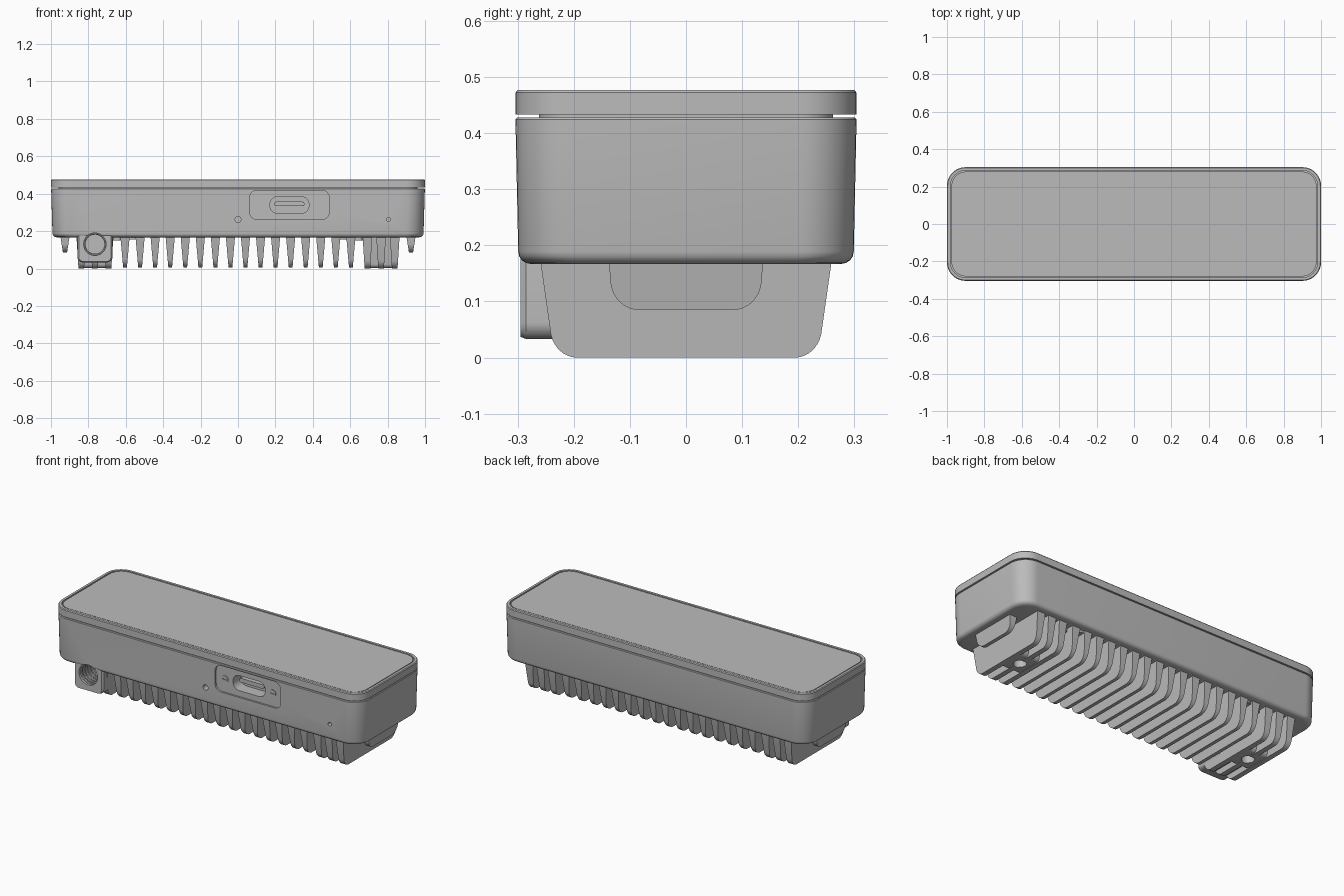
import bpy, bmesh, math

if "Cube" in bpy.data.objects:
    bpy.data.objects.remove(bpy.data.objects["Cube"])

GREY = (0.5, 0.5, 0.5, 1)
metal = bpy.data.materials.new("grey metal")
metal.use_nodes = True
metal.diffuse_color = GREY
metal.node_tree.nodes["Principled BSDF"].inputs["Base Color"].default_value = GREY


def smooth(ob):
    bpy.ops.object.select_all(action='DESELECT')
    ob.select_set(True)
    bpy.context.view_layer.objects.active = ob
    bpy.ops.object.shade_smooth_by_angle(angle=math.radians(32))


def loft(name, rings):
    """Skin matching rings of 3D points and cap both ends."""
    bm = bmesh.new()
    loops = [[bm.verts.new(p) for p in ring] for ring in rings]
    n = len(loops[0])
    for a, b in zip(loops, loops[1:]):
        for i in range(n):
            bm.faces.new((a[i], a[(i + 1) % n], b[(i + 1) % n], b[i]))
    bm.faces.new(loops[0])
    bm.faces.new(loops[-1])
    bmesh.ops.recalc_face_normals(bm, faces=bm.faces)
    me = bpy.data.meshes.new(name)
    bm.to_mesh(me)
    bm.free()
    ob = bpy.data.objects.new(name, me)
    bpy.context.collection.objects.link(ob)
    me.materials.append(metal)
    smooth(ob)
    return ob


def rounded(hx, hy, r, n=10):
    """Outline of a rounded rectangle, centred."""
    pts = []
    for k, (sx, sy) in enumerate(((1, 1), (-1, 1), (-1, -1), (1, -1))):
        for i in range(n + 1):
            a = math.pi / 2 * (k + i / n)
            pts.append((sx * (hx - r) + r * math.cos(a), sy * (hy - r) + r * math.sin(a)))
    return pts


def slab(name, steps):
    """Stack of rounded rectangles: (z, half x, half y, radius)."""
    return loft(name, [[(x, y, z) for x, y in rounded(hx, hy, r)] for z, hx, hy, r in steps])


def front_plug(name, x, z, steps):
    """Rounded shapes stacked along y: (y, half x, half z, radius)."""
    return loft(name, [[(x + a, y, z + b) for a, b in rounded(hx, hz, r)] for y, hx, hz, r in steps])


def peg(name, x, y, r, z0, z1):
    return loft(name, [[(x + a, y + b, z) for a, b in rounded(r, r, r * 0.999, 6)] for z in (z0, z1)])


def cut(ob, cutters):
    for c in cutters:
        m = ob.modifiers.new("cut", 'BOOLEAN')
        m.operation, m.solver, m.object = 'DIFFERENCE', 'EXACT', c
    deps = bpy.context.evaluated_depsgraph_get()
    ob.data = bpy.data.meshes.new_from_object(ob.evaluated_get(deps))
    ob.modifiers.clear()
    for c in cutters:
        bpy.data.objects.remove(c)
    smooth(ob)


def fin(name, x, top, bottom, half_top, half_bottom, z0, r, z1=0.175):
    """Tapered cooling fin with rounded lower corners."""
    slope = (half_top - half_bottom) / (z1 - z0)
    side = [(half_top, z1)]
    for i in range(9):
        a = math.pi / 2 * i / 8
        z = z0 + r - r * math.sin(a)
        side.append((half_bottom - r + r * math.cos(a) + slope * (z - z0) * (1 - i / 8), z))
    outline = side + [(-y, z) for y, z in reversed(side)]

    def half(z):
        return (bottom + (top - bottom) * (z - z0) / (z1 - z0)) / 2
    return loft(name, [[(x + s * half(z), y, z) for y, z in outline] for s in (-1, 1)])


# Housing, with rounded lower edge and front recesses
edge = [(0.167 + 0.022 * (1 - math.sin(a)), 0.992 - 0.022 * (1 - math.cos(a)),
         0.299 - 0.022 * (1 - math.cos(a)), 0.095) for a in (math.pi / 2, 1.2, 0.8, 0.4, 0)]
body = slab("housing", edge + [(0.424, 0.999, 0.304, 0.1), (0.428, 0.996, 0.301, 0.098)])
cut(body, [front_plug("panel_cutter", 0.275, 0.34, [(-0.4, 0.213, 0.078, 0.04), (-0.29, 0.213, 0.078, 0.04)])])
cut(body, [front_plug("port_cutter", 0.275, 0.34, [(-0.4, 0.104, 0.044, 0.04), (-0.22, 0.104, 0.044, 0.04)])]
    + [front_plug("hole_cutter", x, z, [(-0.4, r, r, r * 0.99), (-0.25, r, r, r * 0.99)])
       for x, z, r in ((0, 0.262, 0.016), (0.805, 0.262, 0.011))])

# Port insert and panel screws
front_plug("port_tongue", 0.275, 0.345, [(-0.265, 0.08, 0.012, 0.01), (-0.2, 0.08, 0.012, 0.01)])
for x in (0.12, 0.43):
    screw = front_plug("panel_screw", x, 0.34, [(-0.294, 0.02, 0.02, 0.0198), (-0.27, 0.02, 0.02, 0.0198)])
    cut(screw, [front_plug("slot_cutter", x, 0.34, [(-0.4, 0.014, 0.003, 0.001), (-0.286, 0.014, 0.003, 0.001)])])

# Seam core, lid frame and glass
slab("seam_core", [(0.42, 0.96, 0.262, 0.06), (0.44, 0.96, 0.262, 0.06)])
lid = slab("lid", [(0.433, 1.0, 0.304, 0.1), (0.472, 1.0, 0.304, 0.1), (0.477, 0.996, 0.3, 0.096)])
cut(lid, [slab("lid_cutter", [(0.462, 0.982, 0.286, 0.083), (0.5, 0.982, 0.286, 0.083)])])
slab("front_glass", [(0.46, 0.976, 0.28, 0.078), (0.475, 0.976, 0.28, 0.078)])

# Main cooling fins
for i in range(16):
    fin("cooling_fin", -0.604 + i * 0.0805, 0.05, 0.02, 0.26, 0.235, 0.005, 0.045)

for s in (-1, 1):
    # Short end fin, and mounting foot with grouped fins
    fin("end_fin", s * 0.925, 0.05, 0.022, 0.138, 0.13, 0.085, 0.045)
    for x in (0.692, 0.765, 0.838):
        fin("foot_fin", s * x, 0.052, 0.03, 0.26, 0.235, 0.0, 0.04)
    foot = fin("mounting_foot", s * 0.765, 0.19, 0.17, 0.1, 0.085, 0.003, 0.02)
    cut(foot, [peg("mount_cutter", s * 0.765, 0, 0.035, -0.1, 0.1)])
    for ob in [o for o in bpy.data.objects if o.name.startswith("foot_fin") and abs(o.data.vertices[0].co.x - s * 0.765) < 0.04]:
        cut(ob, [peg("mount_cutter", s * 0.765, 0, 0.035, -0.1, 0.1)])
    # Base screws on pads
    for y in (-0.2, 0.2):
        peg("screw_pad", s * 0.555, y, 0.05, 0.155, 0.18)
        peg("base_screw", s * 0.645, y, 0.022, 0.15, 0.18)

# Threaded cable socket
socket = front_plug("cable_socket", -0.765, 0.115, [(-0.295, 0.086, 0.078, 0.025), (-0.285, 0.094, 0.082, 0.03),
                                                  (-0.12, 0.094, 0.082, 0.03)])
bore = front_plug("bore_cutter", -0.765, 0.13, [(-0.4, 0.06, 0.06, 0.0599), (-0.15, 0.06, 0.06, 0.0599)])
cut(socket, [bore])
for ob in [o for o in bpy.data.objects if o.name.startswith("foot_fin") and o.data.vertices[0].co.x < 0]:
    cut(ob, [front_plug("bore_cutter", -0.765, 0.13, [(-0.4, 0.06, 0.06, 0.0599), (-0.15, 0.06, 0.06, 0.0599)])])
cut(body, [front_plug("bore_cutter", -0.765, 0.13, [(-0.4, 0.06, 0.06, 0.0599), (-0.15, 0.06, 0.06, 0.0599)])])
for i in range(5):
    bpy.ops.mesh.primitive_torus_add(location=(-0.765, -0.275 + i * 0.024, 0.13), rotation=(math.pi / 2, 0, 0),
                                     major_radius=0.058, minor_radius=0.007, major_segments=36, minor_segments=8)
    ring = bpy.context.object
    ring.name = "socket_thread"
    ring.data.materials.append(metal)
    smooth(ring)
